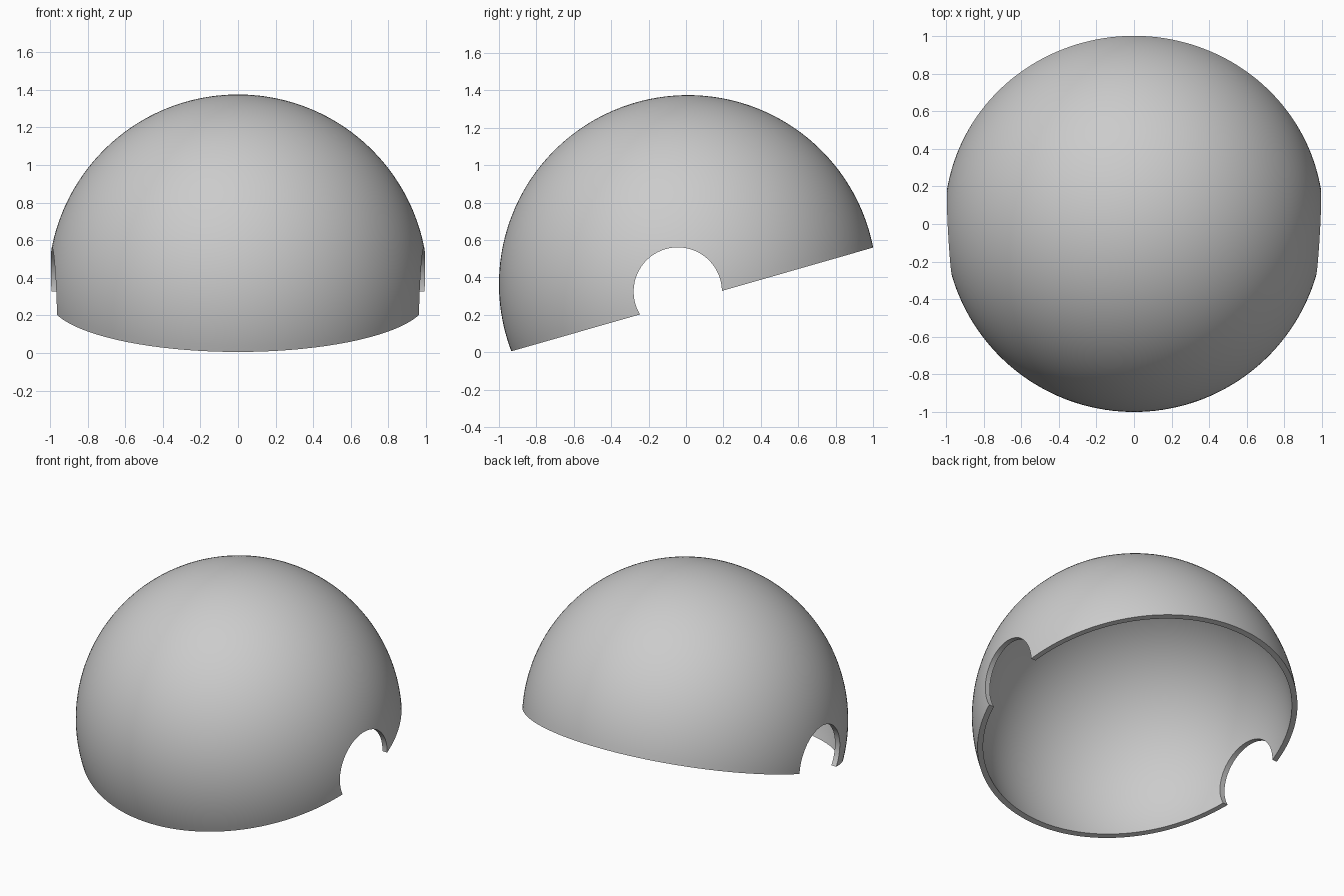
import bpy
import bmesh
from math import pi, sin, cos, asin, radians
from mathutils import Matrix

cube = bpy.data.objects.get("Cube")
if cube:
    bpy.data.objects.remove(cube, do_unlink=True)

RADIUS, WALL = 1.01, 0.035
CENTRE = (0, 0.01, 0.365)
RIM_DROP = -0.0855          # rim plane, measured from the sphere centre
TILT = radians(16)
SEGMENTS, RINGS = 160, 48


def arc(radius):
    """Quarter profile from the rim plane up to the pole."""
    start = asin(RIM_DROP / radius)
    angles = [start + (pi / 2 - start) * i / RINGS for i in range(RINGS + 1)]
    return [(radius * cos(a), 0, radius * sin(a)) for a in angles]


grey = bpy.data.materials.new("plain grey")
grey.use_nodes = True
colour = (0.6, 0.6, 0.6, 1)
grey.diffuse_color = colour
grey.node_tree.nodes["Principled BSDF"].inputs["Base Color"].default_value = colour

# Dome shell: outer and inner arcs joined at the rim, spun round, then tilted
bm = bmesh.new()
points = arc(RADIUS)[::-1] + arc(RADIUS - WALL)
verts = [bm.verts.new(p) for p in points]
edges = [bm.edges.new(pair) for pair in zip(verts, verts[1:])]
bmesh.ops.spin(bm, geom=verts + edges, cent=(0, 0, 0), axis=(0, 0, 1),
               angle=2 * pi, steps=SEGMENTS)
bmesh.ops.remove_doubles(bm, verts=bm.verts, dist=0.0001)
bmesh.ops.dissolve_degenerate(bm, edges=bm.edges, dist=0.00001)
bmesh.ops.recalc_face_normals(bm, faces=bm.faces)
bm.transform(Matrix.Translation(CENTRE) @ Matrix.Rotation(TILT, 4, "X"))
mesh = bpy.data.meshes.new("dome_shell")
bm.to_mesh(mesh)
bm.free()
mesh.materials.append(grey)
dome = bpy.data.objects.new("dome_shell", mesh)
bpy.context.collection.objects.link(dome)

# Round side openings, cut straight through both walls
bpy.ops.mesh.primitive_cylinder_add(vertices=96, radius=0.236, depth=3,
                                    location=(0, -0.044, 0.325),
                                    rotation=(0, pi / 2, 0))
cutter = bpy.context.object
cutter.name = "side_opening_cutter"
cutter.hide_render = True
cutter.data.materials.append(grey)

bpy.ops.object.select_all(action="DESELECT")
bpy.context.view_layer.objects.active = dome
dome.select_set(True)
cut = dome.modifiers.new("side_openings", "BOOLEAN")
cut.operation = "DIFFERENCE"
cut.solver = "EXACT"
cut.object = cutter
bpy.ops.object.modifier_apply(modifier=cut.name)
bpy.data.objects.remove(cutter, do_unlink=True)
bpy.ops.object.shade_smooth_by_angle(angle=radians(30))
